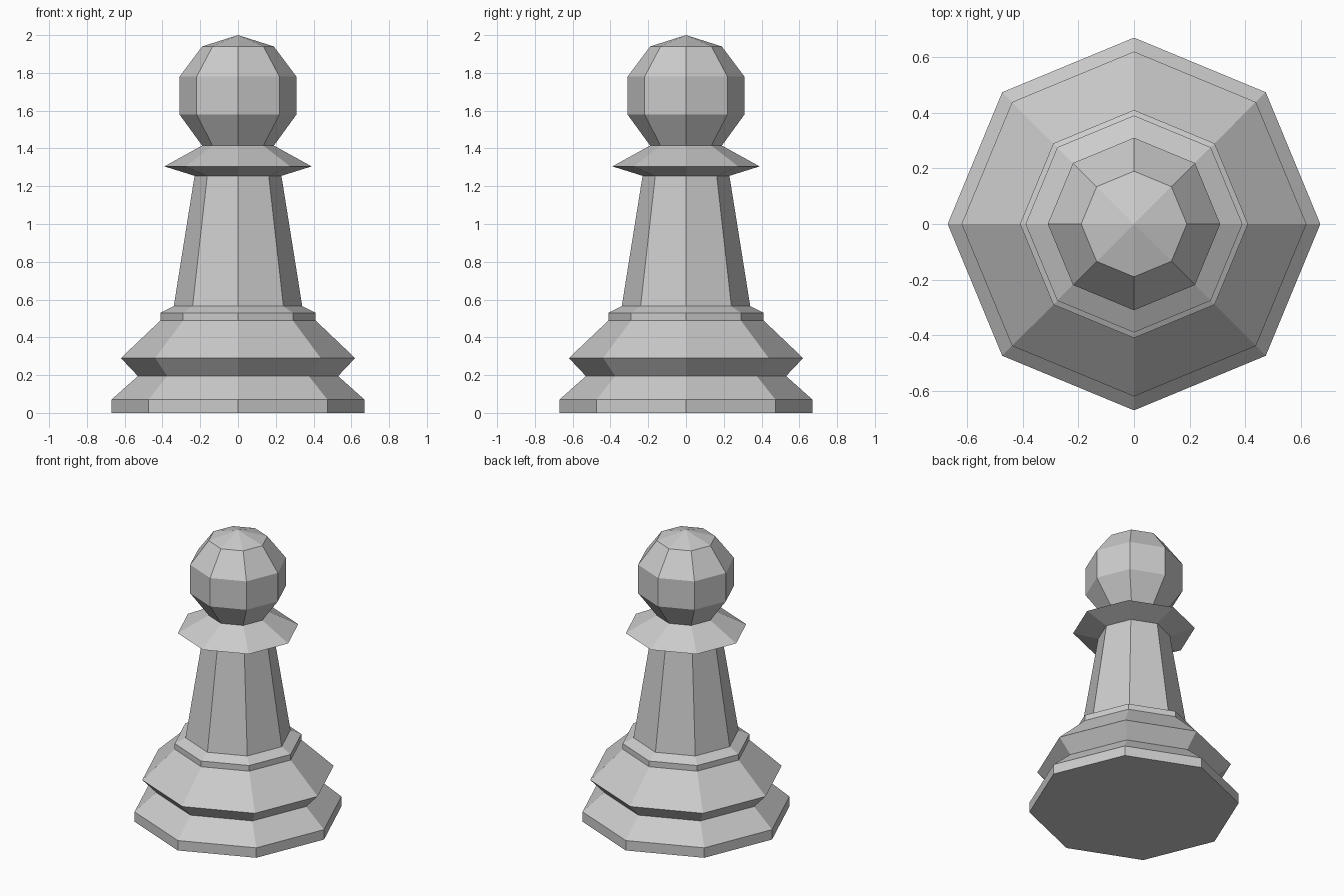
import bpy
import bmesh
from math import cos, sin, tau

if "Cube" in bpy.data.objects:
    bpy.data.objects.remove(bpy.data.objects["Cube"])

SIDES = 8

# Turned outline as (radius, height), bottom to top
base = [(0.67, 0.0), (0.67, 0.07), (0.53, 0.195), (0.62, 0.29),
        (0.41, 0.49), (0.41, 0.53)]
stem = [(0.34, 0.565), (0.23, 1.255)]
collar = [(0.39, 1.305)]
head = [(0.19, 1.415), (0.31, 1.58), (0.31, 1.78), (0.19, 1.94)]
TOP = 2.0


def lathe(name, profile, apex):
    """Closed faceted solid of revolution with a flat bottom and pointed top."""
    bm = bmesh.new()
    rings = [[bm.verts.new((r * cos(tau * i / SIDES), r * sin(tau * i / SIDES), z))
              for i in range(SIDES)] for r, z in profile]
    tip = bm.verts.new((0, 0, apex))
    bm.faces.new(rings[0][::-1])
    for i in range(SIDES):
        j = (i + 1) % SIDES
        for low, high in zip(rings, rings[1:]):
            bm.faces.new((low[i], low[j], high[j], high[i]))
        bm.faces.new((rings[-1][i], rings[-1][j], tip))
    bmesh.ops.recalc_face_normals(bm, faces=bm.faces)
    mesh = bpy.data.meshes.new(name)
    bm.to_mesh(mesh)
    bm.free()
    obj = bpy.data.objects.new(name, mesh)
    bpy.context.collection.objects.link(obj)
    return obj


# The whole piece is one watertight turned body
lathe("chess_pawn", base + stem + collar + head, TOP)
